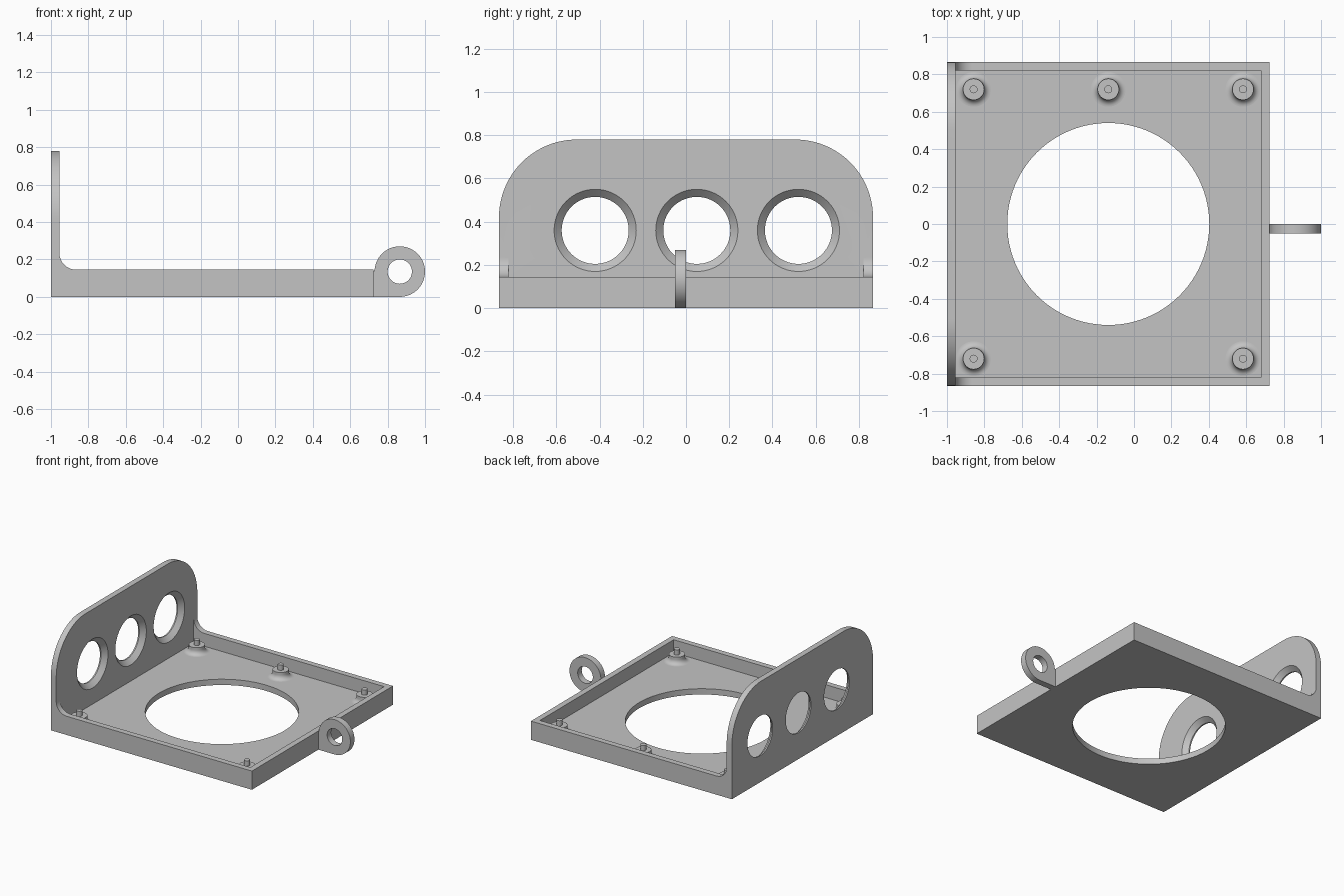
import bpy, bmesh
from math import cos, sin, pi, radians
from mathutils import Matrix, Vector

cube = bpy.data.objects.get("Cube")
if cube:
    bpy.data.objects.remove(cube, do_unlink=True)

grey = bpy.data.materials.new("plain grey")
grey.use_nodes = True
grey.diffuse_color = (0.55, 0.55, 0.55, 1)
grey.node_tree.nodes["Principled BSDF"].inputs["Base Color"].default_value = grey.diffuse_color


def finish(name, bm):
    bmesh.ops.recalc_face_normals(bm, faces=bm.faces)
    mesh = bpy.data.meshes.new(name)
    bm.to_mesh(mesh)
    bm.free()
    mesh.materials.append(grey)
    obj = bpy.data.objects.new(name, mesh)
    bpy.context.collection.objects.link(obj)
    return obj


def arc(cx, cy, r, start, end, n=16):
    angles = [radians(start + (end - start) * i / n) for i in range(n + 1)]
    return [(cx + r * cos(a), cy + r * sin(a)) for a in angles]


def prism(name, points, place, offset):
    """Extrude a flat outline; place maps each 2D point into space."""
    bm = bmesh.new()
    face = bm.faces.new([bm.verts.new(place(*p)) for p in points])
    top = bmesh.ops.extrude_face_region(bm, geom=[face])
    verts = [v for v in top["geom"] if isinstance(v, bmesh.types.BMVert)]
    bmesh.ops.translate(bm, verts=verts, vec=offset)
    return finish(name, bm)


def lathe(name, profile, location, axis="Z", steps=64):
    """Revolve (radius, height) points into a closed solid along an axis."""
    bm = bmesh.new()
    rings = [[bm.verts.new((r * cos(2 * pi * i / steps), r * sin(2 * pi * i / steps), h))
              for i in range(steps)] for r, h in profile]
    for a, b in zip(rings, rings[1:]):
        for i in range(steps):
            j = (i + 1) % steps
            bm.faces.new((a[i], a[j], b[j], b[i]))
    bm.faces.new(rings[0])
    bm.faces.new(rings[-1])
    turn = {"X": Matrix.Rotation(pi / 2, 4, "Y"),
            "Y": Matrix.Rotation(-pi / 2, 4, "X"),
            "Z": Matrix.Identity(4)}[axis]
    bm.transform(Matrix.Translation(Vector(location)) @ turn)
    return finish(name, bm)


def carve(target, cutter, operation="DIFFERENCE"):
    mod = target.modifiers.new("carve", "BOOLEAN")
    mod.operation = operation
    mod.solver = "EXACT"
    mod.object = cutter
    cutter.hide_render = True
    bpy.context.view_layer.objects.active = target
    bpy.ops.object.modifier_apply(modifier=mod.name)
    bpy.data.objects.remove(cutter, do_unlink=True)


def smooth(obj):
    bpy.ops.object.select_all(action="DESELECT")
    obj.select_set(True)
    bpy.context.view_layer.objects.active = obj
    bpy.ops.object.shade_smooth_by_angle(angle=radians(30))


LEFT, RIGHT, HALF = -1.0, 0.725, 0.865
RIM, FLOOR, TALL, THICK = 0.145, 0.045, 0.78, 0.045
WALL = LEFT + THICK
MID = (LEFT + RIGHT) / 2

# L-shaped body: base slab with an upright end plate and filleted corner
side = [(LEFT, 0), (RIGHT, 0), (RIGHT, RIM)]
side += arc(WALL + 0.09, RIM + 0.09, 0.09, 270, 180)
side += [(WALL, TALL), (LEFT, TALL)]
tray = prism("tray", side, lambda x, z: (x, -HALF, z), (0, 2 * HALF, 0))

# Rounded upper corners of the end plate
r = 0.36
outline = [(-HALF - 0.0, -0.1), (HALF, -0.1)]
outline += arc(HALF - r, TALL - r, r, 0, 90, 24) + arc(r - HALF, TALL - r, r, 90, 180, 24)
carve(tray, prism("outline", outline, lambda y, z: (LEFT - 0.1, y, z), (2, 0, 0)), "INTERSECT")

# Recessed tray floor
edge = HALF - THICK
pocket = [(WALL, -edge), (RIGHT - THICK, -edge), (RIGHT - THICK, edge), (WALL, edge)]
carve(tray, prism("pocket", pocket, lambda x, y: (x, y, FLOOR), (0, 0, 1)))

# Large round opening in the floor
carve(tray, lathe("opening", [(0.54, -0.1), (0.54, 0.3)], (MID, 0, 0), steps=96))

# Three countersunk holes in the end plate
for y in (-0.42, 0.05, 0.52):
    sink = [(0.155, -0.1), (0.155, 0.01), (0.19, THICK), (0.19, 0.1)]
    carve(tray, lathe("sink", sink, (LEFT, y, 0.36), "X"))
smooth(tray)

# Stand-offs with flared feet and locating pins
post = [(0.093, FLOOR - 0.01)]
post += arc(0.093, FLOOR + 0.036, 0.036, 270, 180, 8)
post += [(0.057, 0.1), (0.021, 0.1), (0.021, 0.14)]
spots = [("back_left", 0.72, 0.72), ("back_middle", 0, 0.72), ("back_right", -0.72, 0.72),
         ("front_left", 0.72, -0.72), ("front_right", -0.72, -0.72)]
for label, x, y in spots:
    smooth(lathe("standoff_" + label, post, (MID + x, y, 0), steps=40))

# Hanging lug with an eye
cx, rad = 0.865, 0.135
lug_shape = [(RIGHT, 0)] + arc(cx, rad, rad, -90, 180, 48)
lug_shape[-1] = (RIGHT, rad)
lug = prism("hanging_lug", lug_shape, lambda x, z: (x, -0.05, z), (0, 0.05, 0))
carve(lug, lathe("eye", [(0.065, -0.2), (0.065, 0.2)], (cx, 0, rad), "Y", 48))
smooth(lug)
